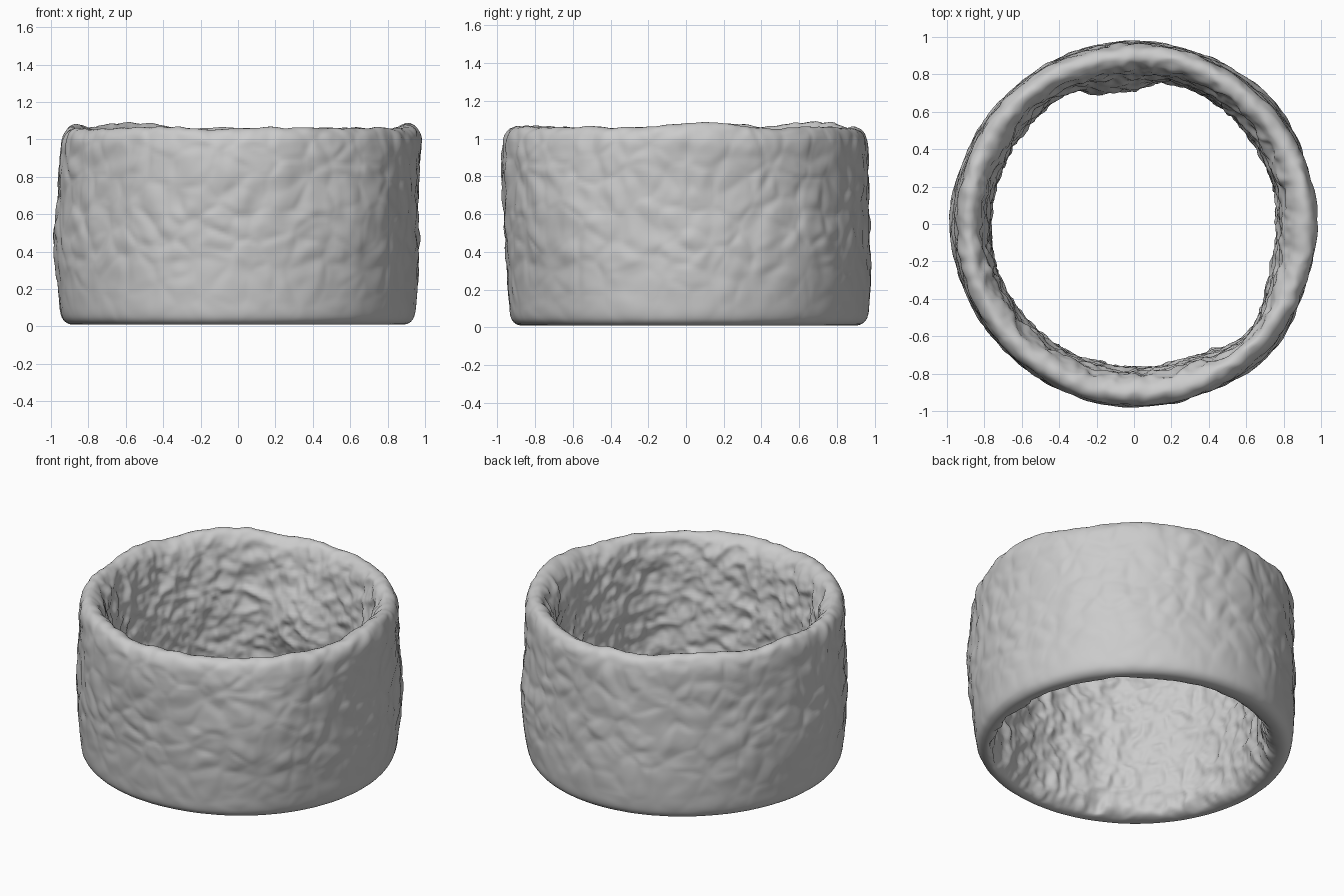
import bpy, bmesh, math
from mathutils import Vector, noise

if "Cube" in bpy.data.objects:
    bpy.data.objects.remove(bpy.data.objects["Cube"])

SEG = 440

# Wall cross-section (radius, height), closed loop: outside up, over the rim, inside down
PROFILE = [(0.875, 0.010), (0.915, 0.018), (0.942, 0.05), (0.954, 0.13), (0.962, 0.3),
           (0.966, 0.5), (0.964, 0.7), (0.962, 0.9), (0.957, 0.99), (0.935, 1.043),
           (0.895, 1.06), (0.85, 1.035), (0.82, 0.98), (0.80, 0.88), (0.782, 0.7),
           (0.772, 0.5), (0.772, 0.3), (0.784, 0.15), (0.805, 0.07), (0.835, 0.025)]


def resample(pts, spacing):
    """Resample the closed section smoothly at an even spacing."""
    out, n = [], len(pts)
    for i in range(n):
        a, b, c, d = (Vector(pts[(i + k) % n]) for k in (-1, 0, 1, 2))
        L = (c - b).length
        steps = max(2, round(L / spacing))
        m0 = (c - a).normalized() * L
        m1 = (d - b).normalized() * L
        for s in range(steps):
            t = s / steps
            out.append(b * (2*t**3 - 3*t**2 + 1) + m0 * (t**3 - 2*t**2 + t)
                       + c * (3*t**2 - 2*t**3) + m1 * (t**3 - t**2))
    return out


def bump(ang, z, a0, z0, wa, wz):
    """Soft blob centred at angle a0 (degrees) and height z0."""
    d = (ang - a0 + 180) % 360 - 180
    return math.exp(-(d / wa) ** 2 - ((z - z0) / wz) ** 2)


def roughness(p, scale, seed):
    """Scaly stone texture: rounded cells plus fine noise."""
    q = p * scale + Vector((seed, seed * 2, seed * 3))
    q += noise.noise_vector(q * 0.6) * 0.35
    d = noise.voronoi(q)[0]
    cell = min(d[1] - d[0], 0.45) / 0.45 - 0.6
    return cell * 0.6 + noise.noise(q * 1.5) * 0.8


def shape(r, z, ang):
    """Uneven radius and height of the hand-carved wall."""
    a = math.radians(ang)
    u = Vector((math.cos(a), math.sin(a), 0))
    p = u * r + Vector((0, 0, z))
    inner = min(max((0.89 - r) / 0.07, 0), 1)
    outer = 1 - inner
    fade = min(max((z - 0.03) / 0.4, 0), 1)
    low = noise.noise(p * 2.3 + Vector((4, 7, 1)))
    # outside: nearly round plan with a few bulges
    dr = outer * (0.006 * low * fade
                  + 0.022 * bump(ang, z, 180, 0.42, 25, 0.2)
                  + 0.020 * bump(ang, z, 0, 1.0, 30, 0.18)
                  + 0.018 * bump(ang, z, 270, 0.9, 30, 0.2)
                  + 0.020 * bump(ang, z, 90, 0.15, 40, 0.4)
                  + 0.045 * bump(ang, z, -45, 0.6, 18, 0.35)
                  + 0.025 * bump(ang, z, 40, 0.4, 20, 0.25)
                  - 0.016 * bump(ang, z, 180, 1.0, 30, 0.2)
                  - 0.016 * bump(ang, z, 270, 0.15, 40, 0.3)
                  + (0.002 + 0.010 * fade) * roughness(p, 6.5, 3))
    # inside: one round knob at the back and a hollow at the front right
    knob = bump(ang, z, 97, 0.55, 13, 0.19)
    dr += inner * (0.012 * low - 0.06 * min(1, 1.5 * knob)
                   + 0.02 * bump(ang, z, 68, 0.5, 18, 0.6)
                   + 0.02 * bump(ang, z, 120, 0.5, 14, 0.6)
                   + 0.085 * bump(ang, z, -43, 0.5, 17, 0.6)
                   + 0.022 * roughness(p, 6.5, 9)
                   + 0.010 * noise.noise(p * 22))
    # wavy rim
    top = min(max((z - 0.75) / 0.3, 0), 1) ** 2
    dz = top * (0.018 * noise.noise(u * 3 + Vector((2, 5, 3))) + 0.008 * noise.noise(p * 14)
                + 0.025 * bump(ang, 0, 0, 0, 14, 1) + 0.028 * bump(ang, 0, 135, 0, 14, 1)
                + 0.022 * bump(ang, 0, 165, 0, 10, 1))
    co = u * (r + dr)
    return Vector((co.x, co.y, max(z + dz, 0.002)))


# Stone ring wall
section = resample(PROFILE, 0.0155)
bm = bmesh.new()
rings = [[bm.verts.new(shape(p.x, p.y, i * 360 / SEG)) for p in section] for i in range(SEG)]
n = len(section)
for i in range(SEG):
    a, b = rings[i], rings[(i + 1) % SEG]
    for j in range(n):
        k = (j + 1) % n
        bm.faces.new((a[j], b[j], b[k], a[k]))
bmesh.ops.recalc_face_normals(bm, faces=bm.faces)
for f in bm.faces:
    f.smooth = True
mesh = bpy.data.meshes.new("stone_ring")
bm.to_mesh(mesh)
bm.free()
ring = bpy.data.objects.new("stone_ring", mesh)
bpy.context.collection.objects.link(ring)
